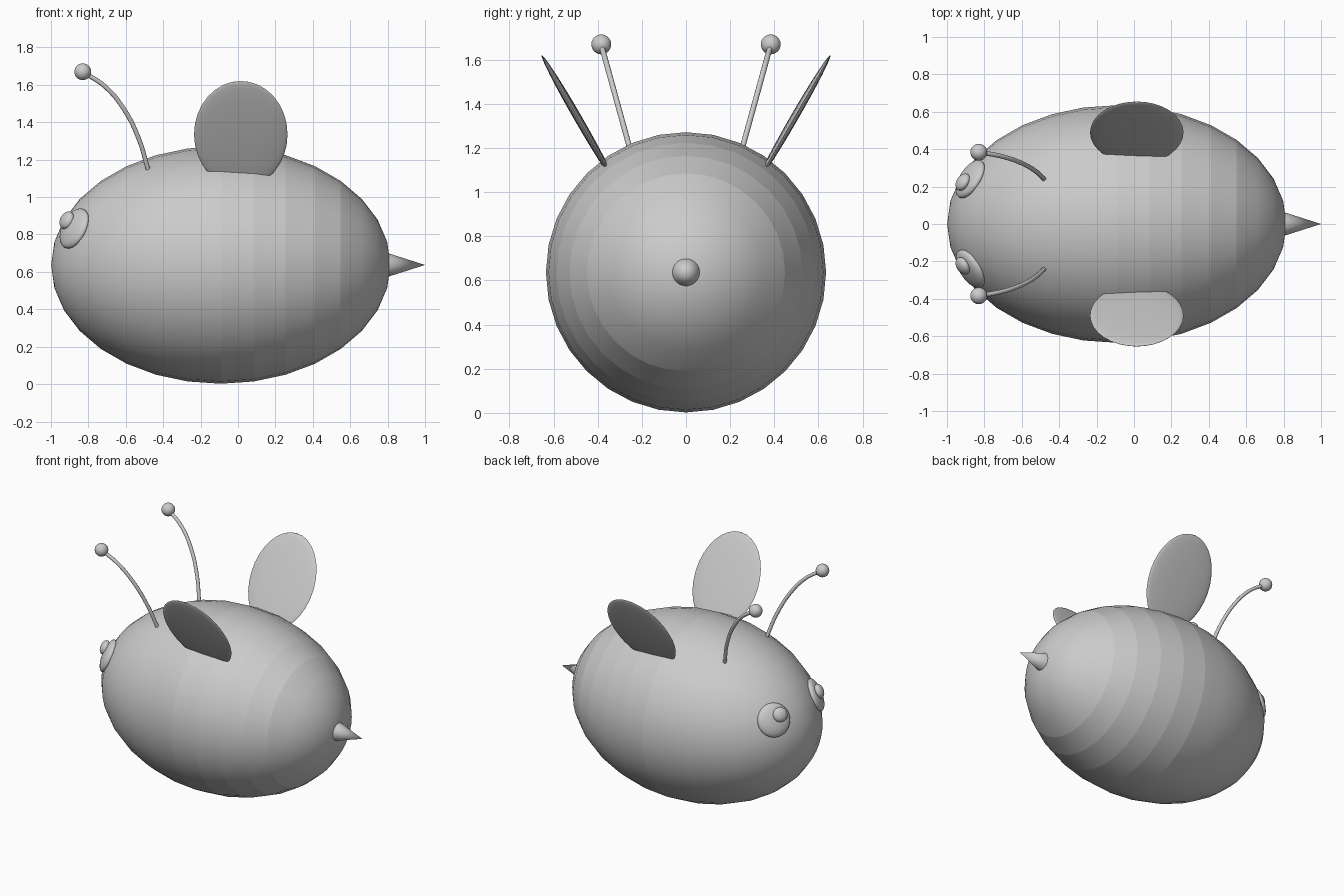
import bpy, bmesh, math
from mathutils import Vector, Matrix

if "Cube" in bpy.data.objects:
    bpy.data.objects.remove(bpy.data.objects["Cube"])

A, R = 0.907, 0.635              # body half length and radius
CENTRE = Vector((-0.092, 0, 0.637))


def smooth(obj, angle=40):
    bpy.ops.object.select_all(action='DESELECT')
    obj.select_set(True)
    bpy.context.view_layer.objects.active = obj
    bpy.ops.object.shade_smooth_by_angle(angle=math.radians(angle))


def ellipsoid(name, centre, radii, rot=None, seg=32, rings=16):
    """Sphere scaled by radii, rotated, then moved; returns the object."""
    bm = bmesh.new()
    bmesh.ops.create_uvsphere(bm, u_segments=seg, v_segments=rings, radius=1)
    m = Matrix.Translation(centre)
    if rot is not None:
        m = m @ rot.to_4x4()
    bmesh.ops.transform(bm, matrix=m @ Matrix.Diagonal((*radii, 1)), verts=bm.verts)
    mesh = bpy.data.meshes.new(name)
    bm.to_mesh(mesh)
    bm.free()
    obj = bpy.data.objects.new(name, mesh)
    bpy.context.collection.objects.link(obj)
    smooth(obj)
    return obj


# Body: poles along x, with the striped bands of the rear split along ring edges
body = ellipsoid("body", CENTRE, (R, R, A), Matrix.Rotation(math.pi / 2, 3, 'Y'))
bm = bmesh.new()
bm.from_mesh(body.data)
ring_x = [CENTRE.x + A * math.sin(math.radians(11.25 * k)) for k in range(5)]
bands = [e for e in bm.edges
         if any(all(abs(v.co.x - x) < 1e-3 for v in e.verts) for x in ring_x)]
bmesh.ops.split_edges(bm, edges=bands)
bm.to_mesh(body.data)
bm.free()

# Stinger
bpy.ops.mesh.primitive_cone_add(vertices=32, radius1=0.063, radius2=0, depth=0.198,
                                location=(0.901, 0, CENTRE.z),
                                rotation=(0, math.pi / 2, 0))
stinger = bpy.context.object
stinger.name = "stinger"
smooth(stinger)

# Antenna path in the side plane (x, z)
PATH = [(-0.48, 1.145), (-0.53, 1.31), (-0.61, 1.47), (-0.71, 1.59), (-0.83, 1.67)]

for side, label in ((-1, "near"), (1, "far")):
    # Eye lies flat on the body surface
    normal = Vector((-0.78, 0.49 * side, 0.39)).normalized()
    rot = normal.to_track_quat('Z', 'Y').to_matrix()
    ellipsoid(f"eye_{label}", (-0.875, 0.24 * side, 0.832), (0.115, 0.115, 0.04), rot)
    ellipsoid(f"pupil_{label}", (-0.915, 0.224 * side, 0.876), (0.05, 0.05, 0.03), rot)

    # Wing: thin oval leaning outwards, its root sunk in the body
    ellipsoid(f"wing_{label}", (0.015, 0.489 * side, 1.335), (0.25, 0.018, 0.33),
              Matrix.Rotation(math.radians(-30 * side), 3, 'X'))

    # Antenna: curved stem and ball tip
    curve = bpy.data.curves.new(f"antenna_{label}", 'CURVE')
    curve.dimensions = '3D'
    curve.bevel_depth = 0.0125
    curve.bevel_resolution = 3
    curve.use_fill_caps = True
    spline = curve.splines.new('BEZIER')
    spline.bezier_points.add(len(PATH) - 1)
    for p, (x, z) in zip(spline.bezier_points, PATH):
        p.co = (x, side * (0.24 + (z - 1.145) * 0.275), z)
        p.handle_left_type = p.handle_right_type = 'AUTO'
    bpy.context.collection.objects.link(bpy.data.objects.new(f"antenna_{label}", curve))
    ellipsoid(f"antenna_tip_{label}", (-0.83, 0.384 * side, 1.67), (0.045,) * 3)
